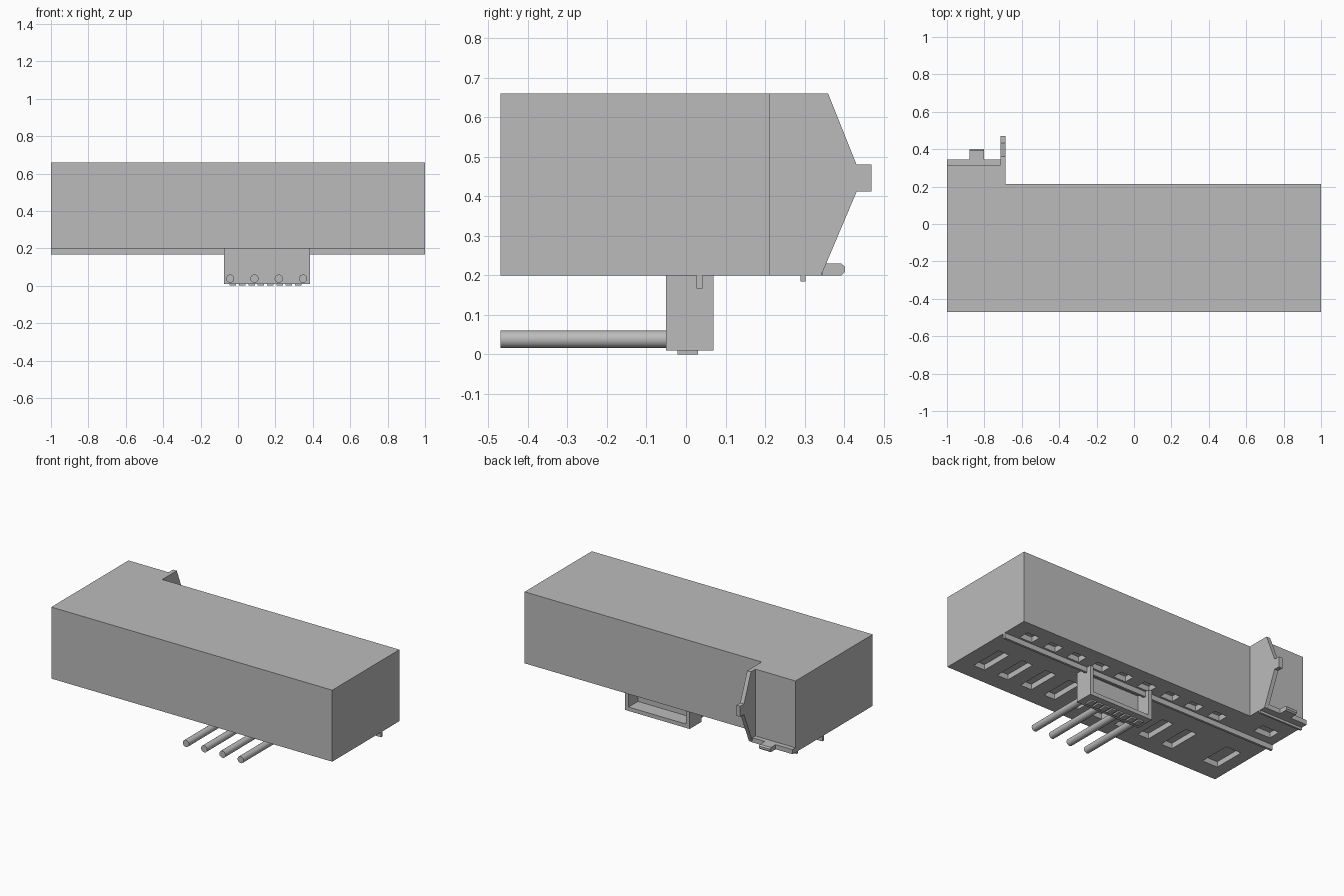
import bpy, bmesh, math
from mathutils import Matrix

cube = bpy.data.objects.get("Cube")
if cube:
    bpy.data.objects.remove(cube, do_unlink=True)

grey = bpy.data.materials.new("plain_grey")
grey.use_nodes = True
grey.diffuse_color = (0.5, 0.5, 0.5, 1)
grey.node_tree.nodes["Principled BSDF"].inputs["Base Color"].default_value = (0.5, 0.5, 0.5, 1)


def finish(name, bm):
    bmesh.ops.recalc_face_normals(bm, faces=bm.faces)
    mesh = bpy.data.meshes.new(name)
    bm.to_mesh(mesh)
    bm.free()
    mesh.materials.append(grey)
    ob = bpy.data.objects.new(name, mesh)
    bpy.context.collection.objects.link(ob)
    return ob


def boxes(name, spans):
    """Mesh of boxes, each given as ((x0, x1), (y0, y1), (z0, z1))."""
    bm = bmesh.new()
    for span in spans:
        size = [b - a for a, b in span]
        mid = [(a + b) / 2 for a, b in span]
        bmesh.ops.create_cube(bm, size=1, matrix=Matrix.Translation(mid) @ Matrix.Diagonal((*size, 1)))
    return finish(name, bm)


def prism(name, points, step):
    """Extrude a closed outline along a vector."""
    bm = bmesh.new()
    face = bm.faces.new([bm.verts.new(p) for p in points])
    top = bmesh.ops.extrude_face_region(bm, geom=[face])["geom"]
    bmesh.ops.translate(bm, vec=step, verts=[v for v in top if isinstance(v, bmesh.types.BMVert)])
    return finish(name, bm)


def cut(target, spans):
    cutter = boxes("cutter", spans)
    cutter.hide_render = True
    mod = target.modifiers.new("cut", "BOOLEAN")
    mod.operation, mod.solver, mod.object = "DIFFERENCE", "EXACT", cutter
    bpy.context.view_layer.objects.active = target
    bpy.ops.object.modifier_apply(modifier=mod.name)
    bpy.data.objects.remove(cutter, do_unlink=True)


def around(x, y, w, d):
    return ((x - w / 2, x + w / 2), (y - d / 2, y + d / 2), (0.1, 0.235))


# Main housing with the rear corner extension
BASE, TOP = 0.2, 0.66
outline = [(-1, -0.47), (1, -0.47), (1, 0.213), (-0.7, 0.213), (-0.7, 0.315), (-1, 0.315)]
housing = prism("housing", [(x, y, BASE) for x, y in outline], (0, 0, TOP - BASE))

# Two rows of shallow pockets in the underside
pockets = []
for i in range(9):
    x = 0.855 - 0.175 * i
    pockets += [around(x, -0.25, 0.08, 0.22), around(x, 0.09, 0.09, 0.07)]
pockets += [around(-0.865, -0.25, 0.11, 0.21), around(-0.875, 0.135, 0.12, 0.08)]
cut(housing, pockets)

# Underside rails
boxes("long_rail", [((-1, 1), (0.027, 0.042), (0.167, BASE))])
boxes("short_rail", [((-1, -0.69), (0.29, 0.302), (0.185, BASE))])

# Tapered side plate with a nub
plate = [(0.2, BASE), (0.342, BASE), (0.355, 0.23), (0.432, 0.412), (0.47, 0.412),
         (0.47, 0.48), (0.432, 0.48), (0.36, TOP), (0.2, TOP)]
prism("side_plate", [(-0.715, y, z) for y, z in plate], (0.027, 0, 0))

# Rear ledge and latch tab with a chamfered tip
boxes("rear_ledge", [((-1, -0.71), (0.31, 0.345), (BASE, 0.23))])
tab = [(0.34, BASE), (0.393, BASE), (0.402, 0.208), (0.402, 0.222), (0.393, 0.23), (0.34, 0.23)]
prism("latch_tab", [(-0.88, y, z) for y, z in tab], (0.078, 0, 0))

# Connector shell, open toward the back
boxes("connector_shell", [
    ((-0.075, 0.385), (-0.05, -0.025), (0.01, BASE)),
    ((-0.075, 0.385), (-0.025, 0.07), (0.01, 0.035)),
    ((-0.075, -0.05), (-0.025, 0.07), (0.035, BASE)),
    ((0.36, 0.385), (-0.025, 0.07), (0.035, BASE)),
])

# Small raised pads under the connector
boxes("foot_pads", [((-0.045 + 0.05 * i, -0.01 + 0.05 * i), (-0.022, 0.03), (0, 0.012)) for i in range(8)])

# Round pins running forward
for i in range(4):
    bm = bmesh.new()
    place = Matrix.Translation((-0.042 + 0.13 * i, -0.255, 0.038)) @ Matrix.Rotation(math.pi / 2, 4, "X")
    bmesh.ops.create_cone(bm, cap_ends=True, segments=24, radius1=0.022, radius2=0.022,
                          depth=0.43, matrix=place)
    pin = finish(f"pin_{i + 1}", bm)
    bpy.ops.object.select_all(action="DESELECT")
    pin.select_set(True)
    bpy.context.view_layer.objects.active = pin
    bpy.ops.object.shade_smooth_by_angle(angle=math.radians(40))
